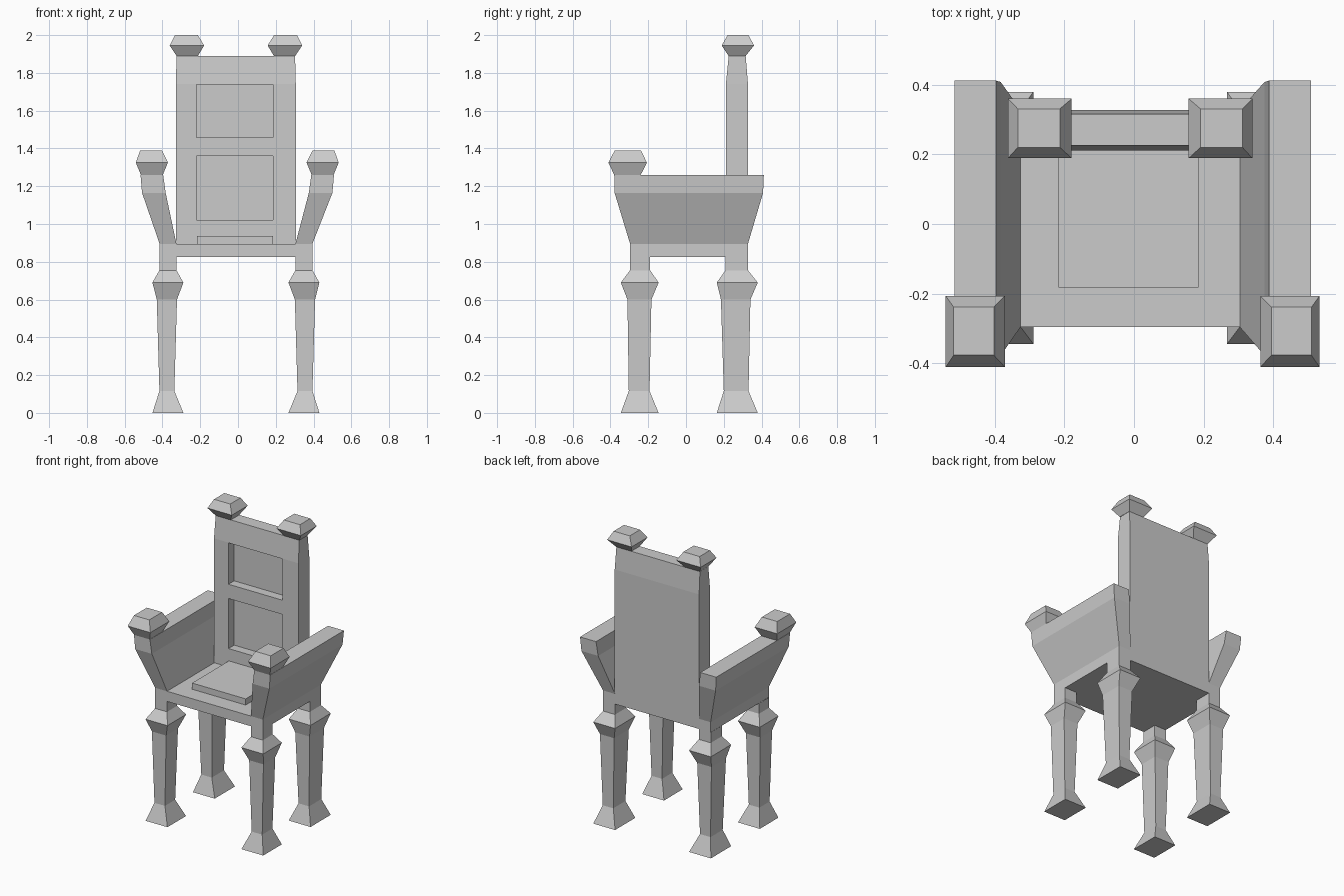
import bpy, bmesh

if "Cube" in bpy.data.objects:
    bpy.data.objects.remove(bpy.data.objects["Cube"])

CX = -0.011       # centre line of seat, back and legs
ARM_CX = -0.004   # centre line of the arms


def loft(name, rings, mirror_about=None, bottom=True, top=True):
    """Stack of rectangular sections (x0, x1, y0, y1, z) joined by flat faces."""
    bm = bmesh.new()
    loops = []
    for x0, x1, y0, y1, z in rings:
        pts = [(x0, y0), (x1, y0), (x1, y1), (x0, y1)]
        if mirror_about is not None:
            pts = [(2 * mirror_about - x, y) for x, y in pts]
        loops.append([bm.verts.new((x, y, z)) for x, y in pts])
    for a, b in zip(loops, loops[1:]):
        for i in range(4):
            j = (i + 1) % 4
            bm.faces.new((a[i], a[j], b[j], b[i]))
    if bottom:
        bm.faces.new(loops[0][::-1])
    if top:
        bm.faces.new(loops[-1])
    if mirror_about is not None:
        bmesh.ops.reverse_faces(bm, faces=bm.faces[:])
    mesh = bpy.data.meshes.new(name)
    bm.to_mesh(mesh)
    bm.free()
    obj = bpy.data.objects.new(name, mesh)
    bpy.context.collection.objects.link(obj)
    return obj


def box(name, x0, x1, y0, y1, z0, z1):
    return loft(name, [(x0, x1, y0, y1, z0), (x0, x1, y0, y1, z1)])


# Seat slab with side rails, and raised cushion
box("seat", -0.415, 0.394, -0.296, 0.328, 0.826, 0.895)
box("seat_cushion", -0.217, 0.186, -0.183, 0.211, 0.893, 0.937)

# Legs: right-hand section profiles, mirrored to the left
front_leg = [
    (0.267, 0.431, -0.345, -0.145, 0.00),
    (0.315, 0.394, -0.303, -0.193, 0.116),
    (0.301, 0.408, -0.310, -0.183, 0.60),
    (0.267, 0.431, -0.345, -0.145, 0.69),
    (0.304, 0.394, -0.296, -0.190, 0.755),
    (0.304, 0.394, -0.296, -0.190, 0.826),
]
back_leg = [
    (0.267, 0.431, 0.163, 0.380, 0.00),
    (0.315, 0.394, 0.200, 0.331, 0.116),
    (0.301, 0.408, 0.185, 0.341, 0.60),
    (0.267, 0.431, 0.163, 0.380, 0.69),
    (0.304, 0.394, 0.209, 0.328, 0.755),
    (0.304, 0.394, 0.209, 0.328, 0.826),
]

# Flared arm panels and their knobs
arm = [
    (0.304, 0.394, -0.296, 0.328, 0.895),
    (0.375, 0.500, -0.378, 0.408, 1.165),
    (0.388, 0.508, -0.380, 0.412, 1.26),
]
arm_knob = [
    (0.390, 0.506, -0.380, -0.240, 1.26),
    (0.363, 0.533, -0.411, -0.207, 1.325),
    (0.395, 0.510, -0.377, -0.239, 1.39),
]

# Knobs on the back
back_knob = [
    (0.190, 0.303, 0.225, 0.316, 1.89),
    (0.157, 0.340, 0.189, 0.360, 1.945),
    (0.191, 0.312, 0.220, 0.331, 2.00),
]

for side, flip in (("right", False), ("left", True)):
    c = CX if flip else None
    a = ARM_CX if flip else None
    loft(f"front_leg_{side}", front_leg, c, top=False)
    loft(f"back_leg_{side}", back_leg, c, top=False)
    rings = arm
    if flip:  # keep the left arm's foot flush with the seat
        rings = [(0.318, 0.407) + arm[0][2:]] + arm[1:]
    loft(f"arm_{side}", rings, a, bottom=False)
    loft(f"arm_knob_{side}", arm_knob, a, bottom=False)
    loft(f"back_knob_{side}", back_knob, c, bottom=False)

# Back board, tapering in thickness at the top
back = loft("back", [
    (-0.328, 0.306, 0.211, 0.328, 0.895),
    (-0.328, 0.306, 0.211, 0.328, 1.74),
    (-0.326, 0.302, 0.226, 0.316, 1.89),
])

# Two recessed panels cut into the front of the back board
for i, (z0, z1) in enumerate(((1.02, 1.36), (1.457, 1.738))):
    cutter = box(f"panel_cutter_{i}", -0.219, 0.185, 0.10, 0.272, z0, z1)
    cutter.hide_render = True
    cutter.display_type = 'WIRE'
    mod = back.modifiers.new(f"panel_{i}", 'BOOLEAN')
    mod.operation = 'DIFFERENCE'
    mod.solver = 'EXACT'
    mod.object = cutter
